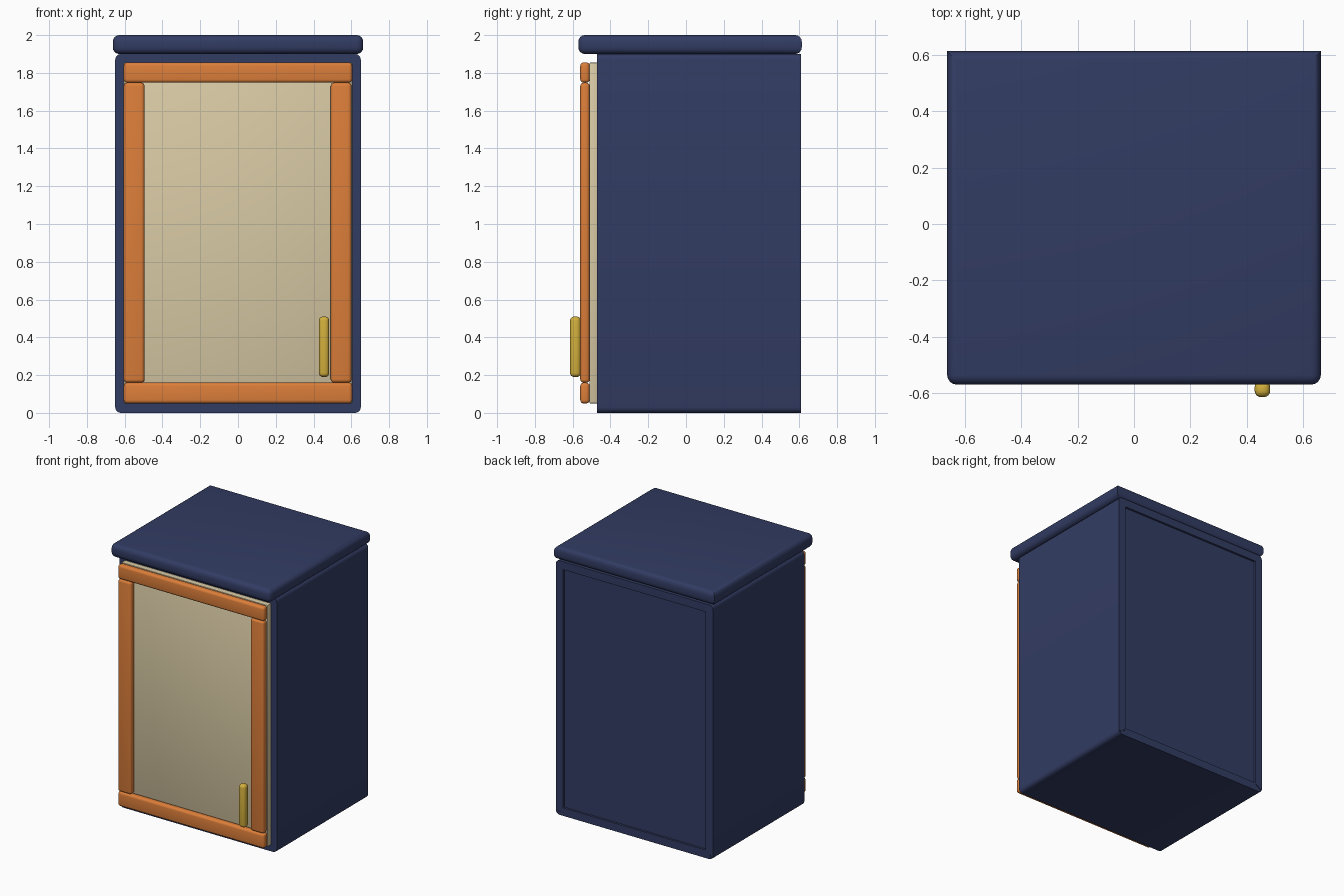
import bpy, bmesh, math
from mathutils import Vector

if "Cube" in bpy.data.objects:
    bpy.data.objects.remove(bpy.data.objects["Cube"])


def material(name, rgb):
    m = bpy.data.materials.new(name)
    m.diffuse_color = (*rgb, 1)
    m.use_nodes = True
    m.node_tree.nodes["Principled BSDF"].inputs["Base Color"].default_value = m.diffuse_color
    return m


navy = material("navy", (0.032, 0.045, 0.125))
orange = material("orange", (0.72, 0.21, 0.042))
cream = material("cream", (0.69, 0.59, 0.375))
gold = material("gold", (0.65, 0.43, 0.045))


def box(name, lo, hi, mat, radius=0.0, pick=lambda e: True, segments=4, recess=None):
    """Box from corner lo to corner hi, with the picked edges rounded."""
    lo, hi = Vector(lo), Vector(hi)
    bm = bmesh.new()
    bmesh.ops.create_cube(bm, size=1)
    for v in bm.verts:
        v.co = Vector([c * s + m for c, s, m in zip(v.co, hi - lo, (hi + lo) / 2)])
    if radius:
        bmesh.ops.bevel(bm, geom=[e for e in bm.edges if pick(e)], offset=radius,
                        segments=segments, profile=0.5, affect='EDGES', clamp_overlap=True)
    if recess:
        bm.normal_update()
        back = [f for f in bm.faces if f.normal.y > 0.99]
        bmesh.ops.inset_region(bm, faces=back, thickness=recess[0])
        bmesh.ops.inset_region(bm, faces=back, thickness=0.002, depth=-recess[1])
    me = bpy.data.meshes.new(name)
    bm.to_mesh(me)
    bm.free()
    me.materials.append(mat)
    ob = bpy.data.objects.new(name, me)
    bpy.context.collection.objects.link(ob)
    bpy.context.view_layer.objects.active = ob
    ob.select_set(True)
    bpy.ops.object.shade_smooth_by_angle(angle=math.radians(35))
    ob.select_set(False)
    return ob


def direction(e):
    return (e.verts[0].co - e.verts[1].co).normalized()


def along_depth(e):
    return abs(direction(e).y) > 0.9


def not_back_corner(e):
    return not (abs(direction(e).z) > 0.9 and e.verts[0].co.y > 0)


# Cabinet body, with a shallow recessed back panel
box("cabinet_body", (-0.65, -0.47, 0), (0.65, 0.61, 1.9), navy, 0.03, along_depth,
    recess=(0.06, 0.015))

# Overhanging top slab
box("top_slab", (-0.663, -0.57, 1.9), (0.663, 0.613, 2.0), navy, 0.035, not_back_corner)

# Door panel and its frame
box("door_panel", (-0.605, -0.512, 0.05), (0.605, -0.468, 1.855), cream, 0.006, segments=2)
for name, z0, z1 in (("bottom_rail", 0.05, 0.16), ("top_rail", 1.748, 1.855)):
    box(name, (-0.605, -0.56, z0), (0.605, -0.51, z1), orange, 0.018)
for name, x in (("left_stile", -0.55), ("right_stile", 0.546)):
    box(name, (x - 0.055, -0.56, 0.16), (x + 0.055, -0.51, 1.748), orange, 0.018)

# Handle
box("handle", (0.428, -0.614, 0.19), (0.483, -0.557, 0.51), gold, 0.022)
